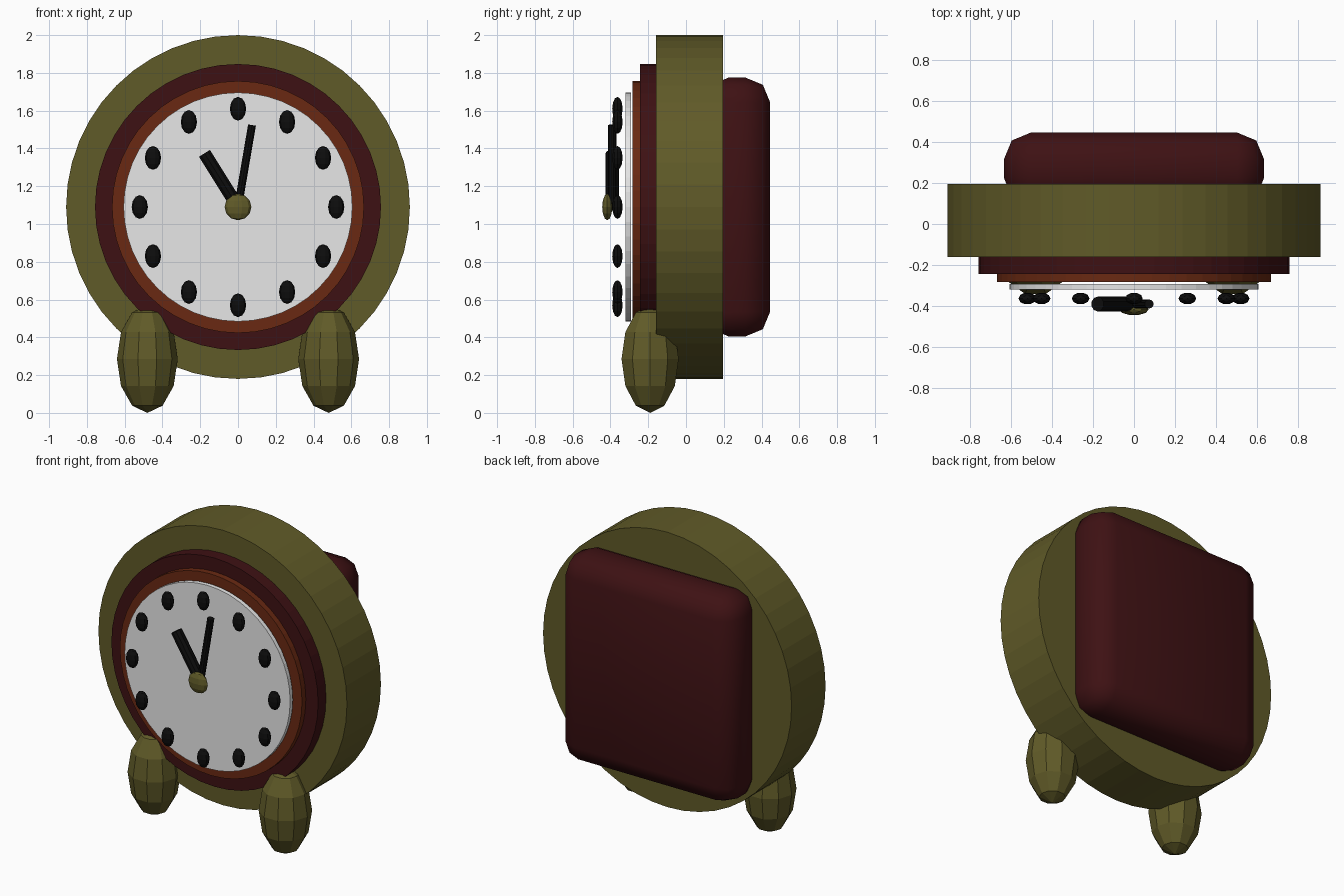
import bpy, math

if "Cube" in bpy.data.objects:
    bpy.data.objects.remove(bpy.data.objects["Cube"])

CZ = 1.09  # height of the clock centre


def material(name, rgb):
    m = bpy.data.materials.new(name)
    m.diffuse_color = (*rgb, 1)
    m.use_nodes = True
    m.node_tree.nodes["Principled BSDF"].inputs["Base Color"].default_value = m.diffuse_color
    return m


olive = material("olive", (0.117, 0.103, 0.021))
dark_red = material("dark red", (0.048, 0.0056, 0.0066))
rust = material("rust", (0.142, 0.022, 0.006))
white = material("white", (0.8, 0.8, 0.8))
black = material("black", (0.004, 0.004, 0.004))


def finish(name, mat):
    ob = bpy.context.object
    ob.name = name
    ob.data.materials.append(mat)
    return ob


def disc(name, radius, y_front, y_back, mat):
    """Flat cylinder facing the front."""
    bpy.ops.mesh.primitive_cylinder_add(
        vertices=48, radius=radius, depth=y_back - y_front,
        location=(0, (y_front + y_back) / 2, CZ), rotation=(math.pi / 2, 0, 0))
    return finish(name, mat)


def ball(name, loc, size, mat):
    """Faceted ten-sided ellipsoid with corners on the x axis."""
    bpy.ops.mesh.primitive_uv_sphere_add(segments=10, ring_count=6, radius=1, location=loc)
    ob = finish(name, mat)
    for v in ob.data.vertices:
        x, y, z = v.co
        v.co = (y * size[0], -x * size[1], z * size[2])
    return ob


def hand(name, degrees, length, radius):
    """Thin rod from the clock centre, angle measured clockwise from twelve."""
    a = math.radians(degrees)
    bpy.ops.mesh.primitive_cylinder_add(
        vertices=10, radius=radius, depth=length,
        location=(math.sin(a) * length / 2, -0.39, CZ + math.cos(a) * length / 2),
        rotation=(0, a, 0))
    return finish(name, black)


# Case and stepped dial
disc("case", 0.91, -0.16, 0.195, olive)
disc("outer_rim", 0.757, -0.243, -0.12, dark_red)
disc("inner_rim", 0.667, -0.283, -0.20, rust)
disc("dial", 0.606, -0.32, -0.292, white)

# Hour markers
for i in range(12):
    a = math.radians(30 * i)
    ball(f"hour_marker_{i + 1}", (0.52 * math.sin(a), -0.363, CZ + 0.52 * math.cos(a)),
         (0.043, 0.029, 0.063), black)

# Hands and hub
hand("hour_hand", -32, 0.335, 0.036)
hand("minute_hand", 9.7, 0.44, 0.022)
ball("hub", (0, -0.417, CZ), (0.071, 0.028, 0.07), olive)

# Rounded housing at the back
bpy.ops.mesh.primitive_cube_add(size=1, location=(0, 0.27, CZ))
box = finish("back_housing", dark_red)
box.scale = (1.268, 0.35, 1.37)
bpy.ops.object.transform_apply(location=False, rotation=False, scale=True)
bevel = box.modifiers.new("rounding", 'BEVEL')
bevel.width = 0.13
bevel.segments = 2
bpy.ops.object.shade_smooth()

# Feet
for side, s in (("left", -1), ("right", 1)):
    ball(f"{side}_foot", (0.48 * s, -0.19, 0.285), (0.161, 0.159, 0.285), olive)
